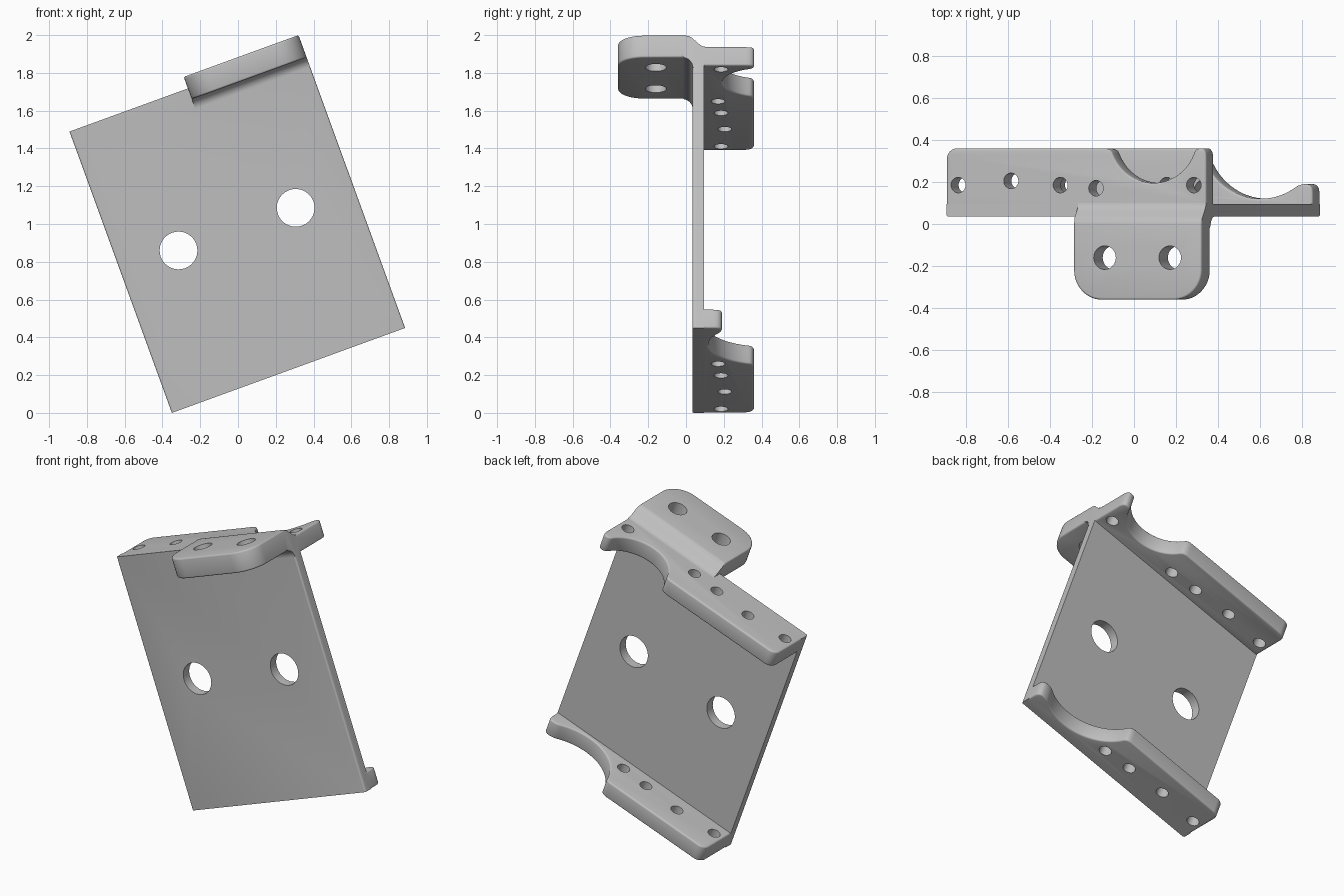
import bpy, bmesh, math
from mathutils import Vector, Matrix

if "Cube" in bpy.data.objects:
    bpy.data.objects.remove(bpy.data.objects["Cube"], do_unlink=True)

# Main sizes, in the bracket's own upright frame (x across, z up)
W, H = 1.314, 1.585
FRONT, INNER, BACK = 0.035, 0.095, 0.36
FLANGE = 0.106
TAB_L, TAB_TOP, TAB_BOTTOM = 0.667, 1.65, 1.525

metal = bpy.data.materials.new("grey metal")
metal.use_nodes = True
metal.diffuse_color = (0.52, 0.52, 0.52, 1)
metal.node_tree.nodes["Principled BSDF"].inputs["Base Color"].default_value = (0.52, 0.52, 0.52, 1)


def arc(cx, cy, r, a0, a1, n=8):
    angles = [math.radians(a0 + (a1 - a0) * i / n) for i in range(n + 1)]
    return [(cx + r * math.cos(a), cy + r * math.sin(a)) for a in angles]


def blend(a, corner, b, n=6):
    """Rounded corner between two tangent points."""
    a, c, b = Vector(a), Vector(corner), Vector(b)
    return [tuple(a * (1 - t) ** 2 + c * 2 * t * (1 - t) + b * t * t)
            for t in (i / n for i in range(n + 1))]


def prism(name, loop, direction, round_edge=None):
    """Extrude a closed 3D loop; optionally round the edges chosen by a rule."""
    bm = bmesh.new()
    face = bm.faces.new([bm.verts.new(p) for p in loop])
    out = bmesh.ops.extrude_face_region(bm, geom=[face], use_keep_orig=True)
    moved = [g for g in out["geom"] if isinstance(g, bmesh.types.BMVert)]
    bmesh.ops.translate(bm, verts=moved, vec=direction)
    bmesh.ops.recalc_face_normals(bm, faces=bm.faces[:])
    if round_edge:
        soften(bm, round_edge)
    mesh = bpy.data.meshes.new(name)
    bm.to_mesh(mesh)
    bm.free()
    obj = bpy.data.objects.new(name, mesh)
    bpy.context.collection.objects.link(obj)
    return obj


def soften(bm, rule):
    edges = [e for e in bm.edges if len(e.link_faces) == 2
             and e.calc_face_angle(0) > 0.8 and rule((e.verts[0].co + e.verts[1].co) / 2)]
    bmesh.ops.bevel(bm, geom=edges, offset=0.01, segments=3, profile=0.5,
                    affect='EDGES', clamp_overlap=False)


def combine(obj, other, operation):
    mod = obj.modifiers.new(operation, 'BOOLEAN')
    mod.operation, mod.solver, mod.object = operation, 'EXACT', other
    bpy.context.view_layer.objects.active = obj
    bpy.ops.object.modifier_apply(modifier=mod.name)
    bpy.data.objects.remove(other, do_unlink=True)


def flange(name, z, cx, cy, r, lobe):
    """Side flange with a round scallop and a small lobe at its end."""
    a0 = 180 + math.degrees(math.asin((cy - BACK) / r))
    a1 = 360 - math.degrees(math.asin((cy - lobe) / r))
    gap = math.degrees(0.03 / r)
    scallop = arc(cx, cy, r, a0 + gap, a1 - gap, 24)
    s0, s1 = arc(cx, cy, r, a0, a1, 1)
    mid = (s1[0] + W) / 2
    outline = [(0, 0.06)]
    outline += arc(0.05, BACK - 0.05, 0.05, 180, 90)
    outline += blend((s0[0] - 0.04, BACK), s0, scallop[0])
    outline += scallop[1:-1]
    outline += blend(scallop[-1], s1, (mid, lobe))
    outline += blend((mid, lobe), (W, lobe), (W, lobe - 0.045))[1:]
    outline += [(W, 0.06)]
    return prism(name, [(x, y, z) for x, y in outline], (0, 0, FLANGE),
                 lambda m: m.y > 0.062 and min(abs(m.z - z), abs(m.z - z - FLANGE)) < 0.001)


# Back plate
plate = prism("bracket", [(0, FRONT, 0), (W, FRONT, 0), (W, FRONT, H), (0, FRONT, H)],
              (0, INNER - FRONT, 0),
              lambda m: abs(m.y - FRONT) < 0.001 and abs(m.z - H / 2) < 0.1)

# Top and bottom flanges
top = flange("top_flange", H - FLANGE, 1.045, 0.415, 0.22, BACK)
bottom = flange("bottom_flange", 0, 1.05, 0.4275, 0.3075, 0.19)

# Front tab: bent profile trimmed by a rounded outline
profile = [(-0.5, TAB_TOP)]
for i in range(11):
    t = i / 10
    profile.append((0.1 * t, TAB_TOP - (TAB_TOP - H) * t * t * (3 - 2 * t)))
profile += [(0.1, 1.55), (0.06, 1.47)]
profile += arc(-0.02, 1.47, 0.055, 0, 90)
profile += [(-0.5, TAB_BOTTOM)]
tab = prism("front_tab", [(0.5, y, z) for y, z in profile], (1, 0, 0))
R = 0.14
outline = [(W, 0.3), (TAB_L, 0.3)]
outline += arc(TAB_L + R, R - BACK, R, 180, 270, 12)
outline += arc(W - R, R - BACK, R, 270, 360, 12)
trim = prism("tab_trim", [(x, y, 1.3) for x, y in outline], (0, 0, 0.6))
combine(tab, trim, 'INTERSECT')
bm = bmesh.new()
bm.from_mesh(tab.data)
soften(bm, lambda m: m.y < 0.02 and (m.z > TAB_TOP - 0.03 or abs(m.z - TAB_BOTTOM) < 0.001))
bm.to_mesh(tab.data)
bm.free()

for part in (top, bottom, tab):
    combine(plate, part, 'UNION')

# Drilled holes
bm = bmesh.new()


def drill(x, y, z, r, turn=0):
    place = Matrix.Translation((x, y, z)) @ Matrix.Rotation(turn, 4, 'X')
    bmesh.ops.create_cone(bm, cap_ends=True, segments=32, radius1=r, radius2=r,
                          depth=0.3, matrix=place)


row = [(0.06, 0.185), (0.327, 0.205), (0.577, 0.185), (0.757, 0.17)]
for x, y in row:
    drill(x, y, FLANGE / 2, 0.037)
    drill(x, y, H - FLANGE / 2, 0.037)
drill(1.252, 0.185, H - FLANGE / 2, 0.037)
for x in (0.825, 1.155):
    drill(x, -0.16, TAB_TOP - 0.06, 0.056)
for x in (0.327, 0.987):
    drill(x, 0.065, 0.796, 0.1, math.pi / 2)
mesh = bpy.data.meshes.new("drills")
bm.to_mesh(mesh)
bm.free()
drills = bpy.data.objects.new("drills", mesh)
bpy.context.collection.objects.link(drills)
combine(plate, drills, 'DIFFERENCE')

# Tilt into place, colour and shade
plate.data.transform(Matrix.Translation((-0.35, 0, 0)) @ Matrix.Rotation(math.radians(-20), 4, 'Y'))
plate.data.materials.clear()
plate.data.materials.append(metal)
bpy.ops.object.select_all(action='DESELECT')
plate.select_set(True)
bpy.context.view_layer.objects.active = plate
bpy.ops.object.shade_smooth_by_angle(angle=math.radians(35))
